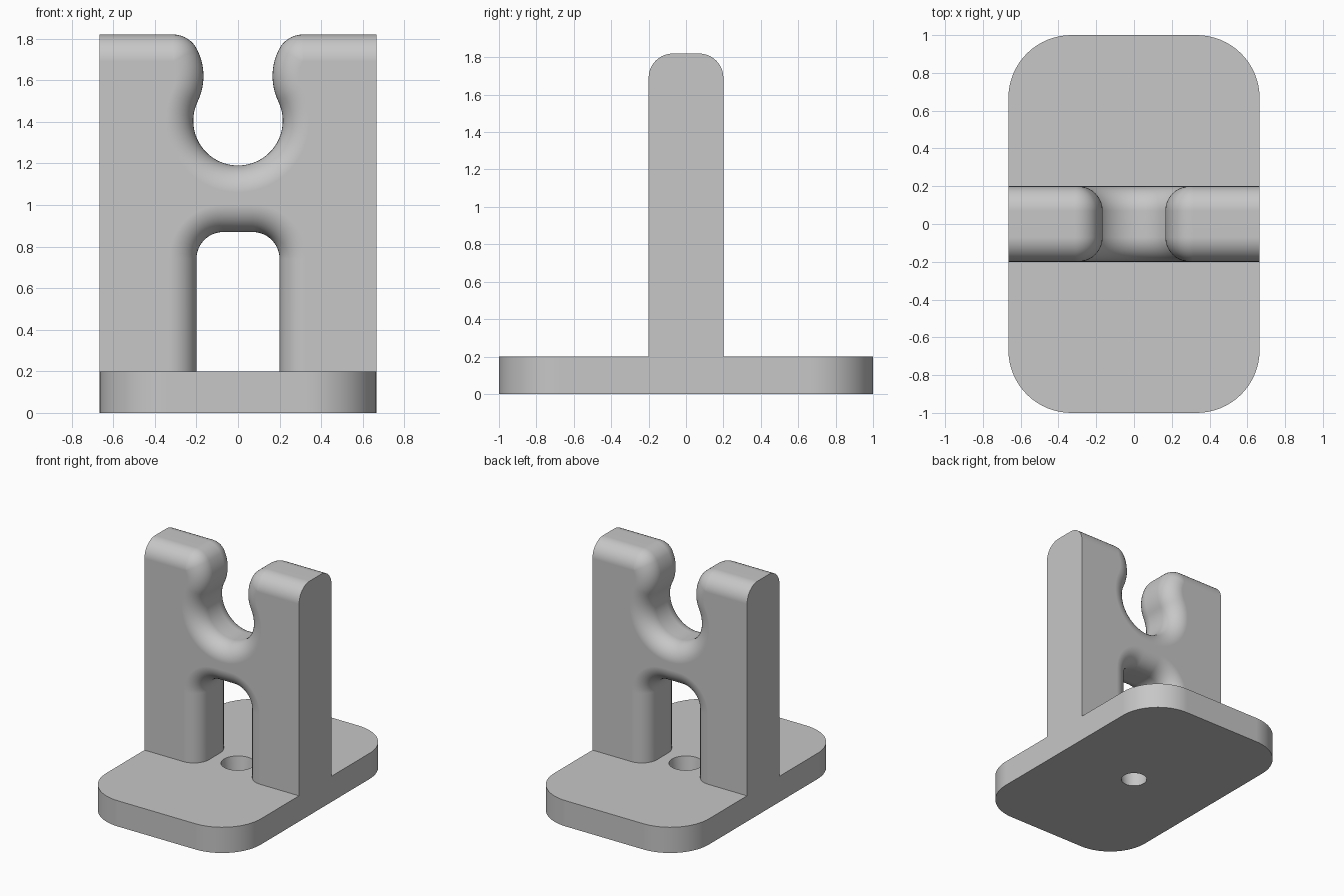
import bpy
import bmesh
from math import sin, cos, radians, pi

if "Cube" in bpy.data.objects:
    bpy.data.objects.remove(bpy.data.objects["Cube"], do_unlink=True)

HALF_W, HALF_D, BASE_H, TOP = 0.665, 1.0, 0.2, 1.82
HALF_T, FILLET = 0.2, 0.13

grey = bpy.data.materials.new("light_grey")
grey.use_nodes = True
colour = (0.57, 0.57, 0.57, 1)
grey.diffuse_color = colour
grey.node_tree.nodes["Principled BSDF"].inputs["Base Color"].default_value = colour


def finish(bm, name):
    """Turn the bmesh into a smooth-shaded object with sharp edges kept."""
    bmesh.ops.remove_doubles(bm, verts=bm.verts, dist=1e-5)
    bmesh.ops.recalc_face_normals(bm, faces=bm.faces)
    mesh = bpy.data.meshes.new(name)
    bm.to_mesh(mesh)
    bm.free()
    mesh.materials.append(grey)
    obj = bpy.data.objects.new(name, mesh)
    bpy.context.collection.objects.link(obj)
    bpy.ops.object.select_all(action="DESELECT")
    obj.select_set(True)
    bpy.context.view_layer.objects.active = obj
    bpy.ops.object.shade_smooth_by_angle(angle=radians(35))
    weighted = obj.modifiers.new("weighted_normals", "WEIGHTED_NORMAL")
    weighted.keep_sharp = True
    return obj


def join_rings(bm, a, b, skip=()):
    n = len(a)
    for i in range(n):
        if i not in skip:
            j = (i + 1) % n
            bm.faces.new((a[i], a[j], b[j], b[i]))


def arc(cx, cz, r, start, end, steps, side):
    """Arc points, each with the direction in which the fillet eats in."""
    out = []
    for i in range(steps + 1):
        t = radians(start + (end - start) * i / steps)
        out.append((cx + r * cos(t), cz + r * sin(t), side * cos(t), side * sin(t)))
    return out


# Base plate: rounded rectangle with a tapered screw hole
def make_base():
    bm = bmesh.new()
    r, steps = 0.333, 16
    outer = []
    for q, (sx, sy) in enumerate(((1, 1), (-1, 1), (-1, -1), (1, -1))):
        corner = arc(sx * (HALF_W - r), sy * (HALF_D - r), r, q * 90, q * 90 + 90, steps, 1)
        outer += [(p[0], p[1]) for p in corner]
    n = len(outer)

    def hole(radius):
        return [(radius * cos(2 * pi * (k + 0.5) / n), radius * sin(2 * pi * (k + 0.5) / n))
                for k in range(n)]

    levels = ((outer, 0), (outer, BASE_H), (hole(0.12), BASE_H), (hole(0.093), 0))
    rings = [[bm.verts.new((x, y, z)) for x, y in pts] for pts, z in levels]
    for k in range(4):
        join_rings(bm, rings[k], rings[(k + 1) % 4])
    return finish(bm, "base_plate")


# Upright: notched, arched slab with rounded front and back edges
def make_upright():
    half = arc(0, 1.405, 0.215, -90, 25.7, 24, 1)              # round seat
    half += arc(0.447, 1.62, 0.281, 205.7, 152.4, 14, -1)[1:]  # bulging lip
    half += arc(0.313, TOP - FILLET, FILLET, 152.4, 90, 10, -1)[1:]
    half += [(HALF_W, TOP, 0, -1), (HALF_W, BASE_H, 0, 0)]
    bottom = len(half) - 1
    half += [(0.2, BASE_H, 1, 0)]
    half += arc(0.07, 0.74, FILLET, 0, 90, 12, 1)              # arch corner
    outline = half + [(-x, z, -dx, dz) for x, z, dx, dz in reversed(half[1:])]
    skip = {bottom, len(outline) - 1 - bottom}                 # feet stay open

    steps = 10
    layers = []
    for i in range(steps + 1):
        t = pi / 2 * i / steps
        layers.append((HALF_T - FILLET + FILLET * sin(t), FILLET * (1 - cos(t))))
    layers = [(-y, d) for y, d in reversed(layers)] + layers

    bm = bmesh.new()
    rings = [[bm.verts.new((x + dx * d, y, z + dz * d)) for x, z, dx, dz in outline]
             for y, d in layers]
    for a, b in zip(rings, rings[1:]):
        join_rings(bm, a, b, skip)
    bm.faces.new(rings[0])
    bm.faces.new(rings[-1])
    return finish(bm, "notched_upright")


make_base()
make_upright()
